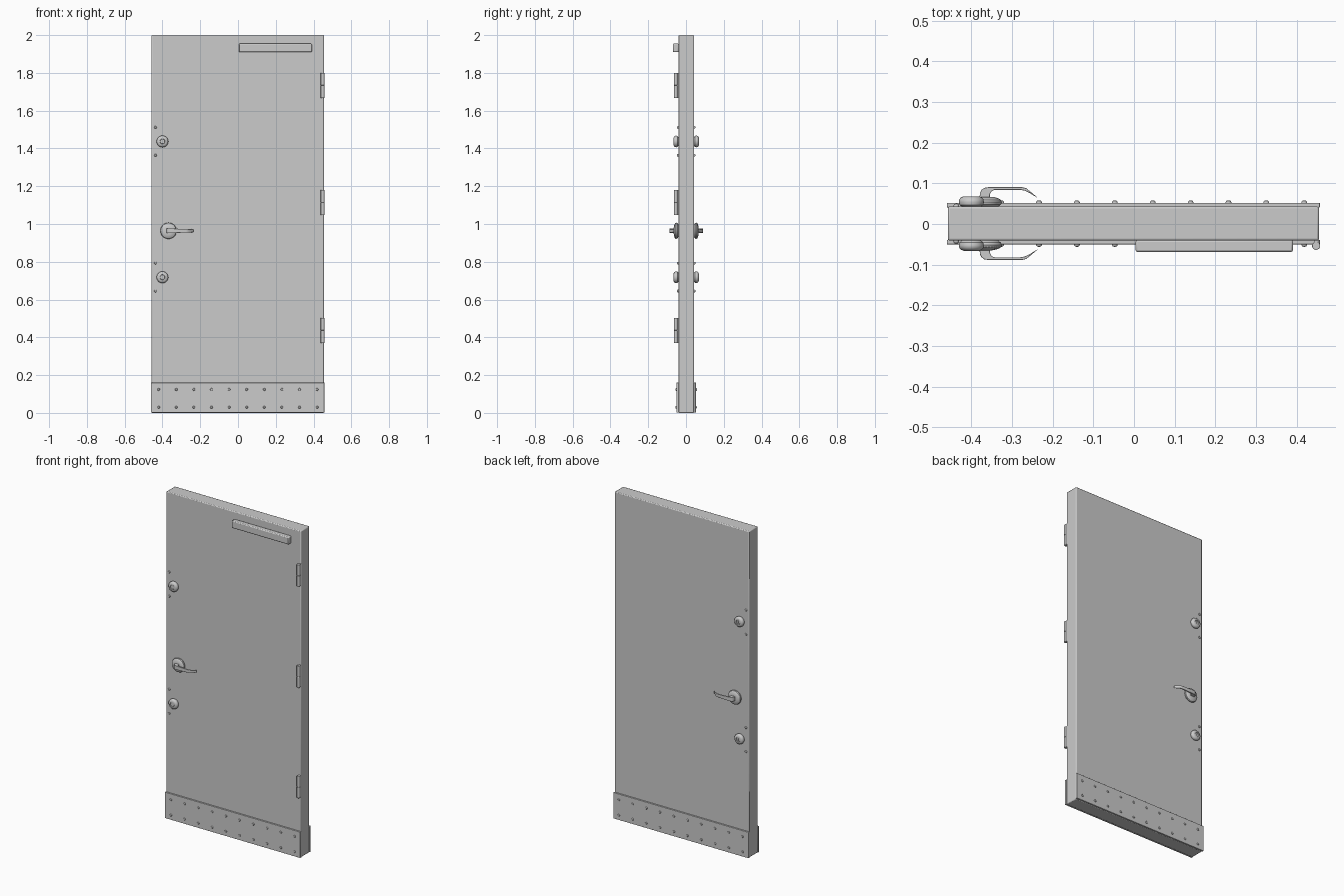
import bpy, bmesh
from math import sin, cos, pi

if "Cube" in bpy.data.objects:
    bpy.data.objects.remove(bpy.data.objects["Cube"])

Y_MID, HALF = 0.001, 0.042      # door mid-plane and half thickness


def finish(bm, name, bevel=0.0, segments=2):
    bmesh.ops.recalc_face_normals(bm, faces=bm.faces)
    mesh = bpy.data.meshes.new(name)
    bm.to_mesh(mesh)
    bm.free()
    ob = bpy.data.objects.new(name, mesh)
    bpy.context.collection.objects.link(ob)
    if bevel:
        mod = ob.modifiers.new("bevel", 'BEVEL')
        mod.width, mod.segments = bevel, segments
        mod.limit_method = 'ANGLE'
    bpy.ops.object.select_all(action='DESELECT')
    ob.select_set(True)
    bpy.context.view_layer.objects.active = ob
    bpy.ops.object.shade_smooth_by_angle(angle=0.6)
    return ob


def box(name, x0, x1, y0, y1, z0, z1, bevel=0.0):
    bm = bmesh.new()
    bmesh.ops.create_cube(bm, size=1)
    for v in bm.verts:
        v.co = ((x0 + x1) / 2 + v.co.x * (x1 - x0),
                (y0 + y1) / 2 + v.co.y * (y1 - y0),
                (z0 + z1) / 2 + v.co.z * (z1 - z0))
    return finish(bm, name, bevel)


def add_lathe(bm, x, z, side, profile, n=32):
    """Revolve (radius, height off the door face) about y; side is -1 front, 1 back."""
    rings = []
    for r, h in profile:
        y = Y_MID + side * (HALF + h)
        rings.append([bm.verts.new((x + r * cos(2 * pi * i / n), y,
                                    z + r * sin(2 * pi * i / n))) for i in range(n)])
    for a, b in zip(rings, rings[1:]):
        for i in range(n):
            bm.faces.new((a[i], a[(i + 1) % n], b[(i + 1) % n], b[i]))
    bm.faces.new(rings[-1])


def lathe(name, x, z, side, profile):
    bm = bmesh.new()
    add_lathe(bm, x, z, side, profile)
    return finish(bm, name)


# Door slab
box("door_slab", -0.458, 0.455, Y_MID - HALF, Y_MID + HALF, 0, 2, 0.005)

LOCK = [(0.024, 0), (0.029, 0.004), (0.031, 0.011), (0.030, 0.017), (0.026, 0.022),
        (0.019, 0.025), (0.014, 0.025), (0.013, 0.021), (0.012, 0.023)]
ROSE = [(0.034, 0), (0.041, 0.005), (0.043, 0.011), (0.041, 0.016), (0.035, 0.020),
        (0.024, 0.023), (0.017, 0.024)]
STUD = [(0.007, 0), (0.007, 0.003), (0.005, 0.006), (0.002, 0.007)]
# Lever outline seen from above: x, height off the door face
LEVER = [(-0.380, 0.018), (-0.379, 0.033), (-0.375, 0.041), (-0.368, 0.046), (-0.358, 0.0475),
         (-0.275, 0.0475), (-0.265, 0.045), (-0.254, 0.036), (-0.236, 0.021),
         (-0.247, 0.027), (-0.258, 0.034), (-0.269, 0.039), (-0.280, 0.041),
         (-0.343, 0.041), (-0.350, 0.038), (-0.354, 0.031), (-0.355, 0.018)]

for side, tag in ((-1, "front"), (1, "back")):
    # Kick plate with two rows of studs
    face = Y_MID + side * HALF
    ys = sorted((face - side * 0.002, face + side * 0.009))
    box("kick_plate_" + tag, -0.46, 0.457, *ys, 0.001, 0.16, 0.001)
    bm = bmesh.new()
    for i in range(10):
        for z in (0.03, 0.124):
            add_lathe(bm, -0.42 + i * 0.0932, z, side, [(r, h + 0.008) for r, h in STUD], 12)
    finish(bm, "kick_plate_studs_" + tag)

    # Upper and lower locks with keyways and screws
    for z, level in ((1.437, "upper"), (0.718, "lower")):
        lathe(f"{level}_lock_{tag}", -0.40, z, side, LOCK)
        ys = sorted((face + side * 0.020, face + side * 0.0245))
        box(f"{level}_keyway_{tag}", -0.4015, -0.3985, *ys, z - 0.007, z + 0.007)
        bm = bmesh.new()
        for dz in (-0.073, 0.075):
            add_lathe(bm, -0.437, z + dz, side, STUD, 12)
        finish(bm, f"{level}_lock_screws_{tag}")

    # Lever handle, slightly slimmer towards its tip
    lathe("handle_rose_" + tag, -0.368, 0.964, side, ROSE)
    bm = bmesh.new()
    rows = []
    for s in (-1, 1):
        rows.append([bm.verts.new((x, Y_MID + side * (HALF + h),
                                   0.964 + s * (0.013 - 0.035 * (x + 0.38))))
                     for x, h in LEVER])
    n = len(LEVER)
    bm.faces.new(rows[0])
    bm.faces.new(rows[1])
    for i in range(n):
        j = (i + 1) % n
        bm.faces.new((rows[0][i], rows[0][j], rows[1][j], rows[1][i]))
    finish(bm, "lever_handle_" + tag, 0.0015)

# Door closer body
box("door_closer", 0.004, 0.391, -0.069, -0.039, 1.91, 1.955, 0.005)

# Hinges: two stacked knuckles each
for k, zc in enumerate((1.734, 1.114, 0.437)):
    bm = bmesh.new()
    for s in (-1, 1):
        ret = bmesh.ops.create_cone(bm, cap_ends=True, segments=20,
                                    radius1=0.010, radius2=0.010, depth=0.066)
        for v in ret["verts"]:
            v.co += type(v.co)((0.448, -0.0535, zc + s * 0.0335))
    finish(bm, f"hinge_{k + 1}", 0.001)
    box(f"hinge_leaf_{k + 1}", 0.444, 0.454, -0.05, -0.036, zc - 0.066, zc + 0.066)
